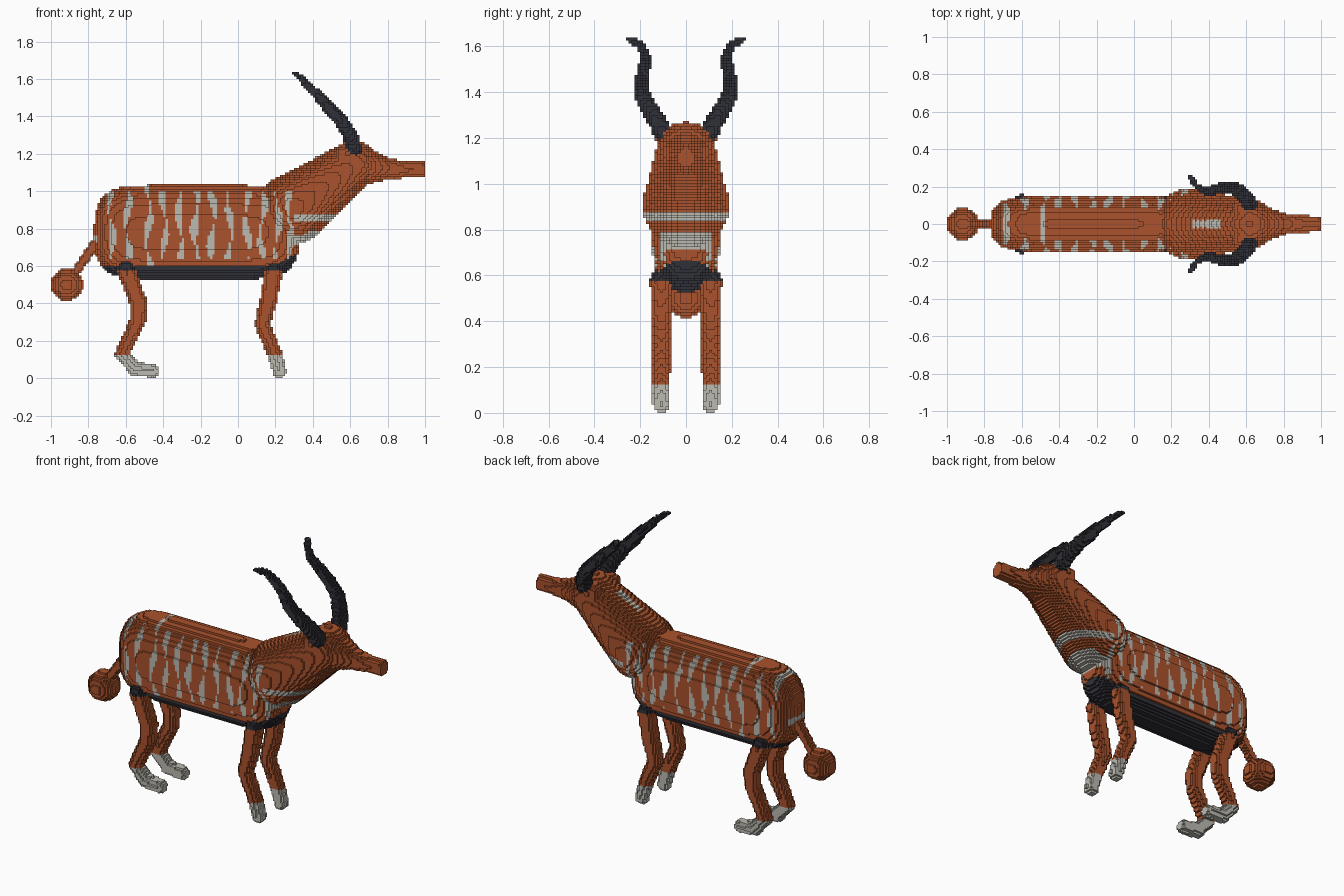
import bpy
import math
from mathutils import Vector

cube = bpy.data.objects.get("Cube")
if cube:
    bpy.data.objects.remove(cube, do_unlink=True)

V = 0.0125  # edge of one block


def material(name, rgb):
    m = bpy.data.materials.new(name)
    m.use_nodes = True
    m.diffuse_color = (*rgb, 1)
    bsdf = next(n for n in m.node_tree.nodes if n.type == 'BSDF_PRINCIPLED')
    bsdf.inputs["Base Color"].default_value = (*rgb, 1)
    bsdf.inputs["Roughness"].default_value = 0.9
    return m


MATS = [material("chestnut coat", (0.40, 0.085, 0.025)),
        material("pale grey", (0.50, 0.49, 0.44)),
        material("charcoal", (0.030, 0.030, 0.040))]
COAT, PALE, DARK = 0, 1, 2

owner = {}   # block -> part name, the first part to claim a block keeps it
parts = {}   # part name -> colour rule


def fill(name, lo, hi, inside):
    """Claim every block whose centre lies inside the shape."""
    a = [math.floor(c / V) for c in lo]
    b = [math.ceil(c / V) for c in hi]
    a[2] = max(a[2], 0)
    a[0], b[0] = max(a[0], -80), min(b[0], 80)
    for i in range(a[0], b[0]):
        for j in range(a[1], b[1]):
            for k in range(a[2], b[2]):
                if (i, j, k) not in owner and inside(
                        (i + .5) * V, (j + .5) * V, (k + .5) * V):
                    owner[(i, j, k)] = name


def limb(name, points, rule):
    """Chain of tapered round segments; each point is x, y, z, radius."""
    parts[name] = rule
    for p, q in zip(points, points[1:]):
        A, B = Vector(p[:3]), Vector(q[:3])
        d = B - A
        length2 = max(d.length_squared, 1e-9)
        r0, r1 = p[3], q[3]

        def inside(x, y, z):
            w = Vector((x, y, z)) - A
            t = min(1, max(0, w.dot(d) / length2))
            return (w - d * t).length <= r0 + (r1 - r0) * t

        r = max(r0, r1)
        fill(name, [min(u, v) - r for u, v in zip(A, B)],
             [max(u, v) + r for u, v in zip(A, B)], inside)


# Colour rules
STRIPES = (-.68, -.59, -.48, -.395, -.31, -.225, -.136, -.045, .05, .13, .21, .275)


def coat(x, y, z):
    if z < .605 + max(0, (x - .2) * .5):
        return DARK
    if x > .3:  # chest bands
        return PALE if .84 < z < .872 or (.715 < z < .785 and abs(y) < .11) else COAT
    if x < -.745 and .73 < z < .76:  # rump band
        return PALE
    for n, sx in enumerate(STRIPES):  # wavy flank stripes
        centre = sx + .013 * math.sin(z * 19 + n * 1.7)
        half = .012 + .008 * math.sin(z * 27 + n * 2.3)
        if abs(x - centre) < half and (.64 < z < 1.0 or n == 2):
            return PALE
    return COAT


def plain(colour):
    return lambda x, y, z: colour


def leg_colour(x, y, z):
    return PALE if z < .12 else DARK if z > .57 else COAT


# Neck crest, neck with shoulders, head
limb("neck_crest", [(.34, 0, 1.10, .035), (.46, 0, 1.165, .035)], plain(PALE))
limb("neck", [(.30, 0, .91, .19), (.62, 0, 1.14, .13)], coat)
limb("head", [(.62, 0, 1.14, .13), (.80, 0, 1.12, .058),
              (.90, 0, 1.115, .045), (1.0, 0, 1.115, .042)], plain(COAT))

# Torso: a rounded box
parts["torso"] = coat
fill("torso", (-.78, -.16, .5), (.34, .16, 1.06),
     lambda x, y, z: abs((x + .22) / .55) ** 7 + abs(y / .148) ** 2.6
     + abs((z - .78) / .252) ** 2.6 <= 1)

# Tail with tuft
limb("tail", [(-.75, 0, .74, .028), (-.90, 0, .52, .025)], plain(COAT))
limb("tail_tuft", [(-.915, 0, .5, .087), (-.914, 0, .5, .087)], plain(COAT))

# Paired parts
for side, s in (("left", 1), ("right", -1)):
    # the model faces the front along -y, so +y lies on the far flank
    tag = "far" if s > 0 else "near"
    y = .108 * s
    limb(f"front_leg_{tag}", [(.19, y, .57, .048), (.165, y, .42, .046),
                              (.13, y, .29, .041), (.20, y, .12, .038),
                              (.222, y, .035, .036)], leg_colour)
    limb(f"hind_leg_{tag}", [(-.60, y, .58, .049), (-.53, y, .40, .046),
                             (-.535, y, .31, .043), (-.62, y, .13, .038),
                             (-.55, y, .05, .038), (-.455, y, .04, .036)], leg_colour)
    limb(f"ear_{tag}", [(.57, .085 * s, 1.20, .05), (.59, .10 * s, 1.20, .035)],
         plain(COAT))
    limb(f"horn_{tag}", [(.62, .10 * s, 1.225, .042), (.605, .135 * s, 1.29, .04),
                         (.555, .185 * s, 1.37, .036), (.49, .197 * s, 1.44, .032),
                         (.43, .182 * s, 1.51, .028), (.375, .178 * s, 1.56, .022),
                         (.335, .20 * s, 1.605, .017), (.303, .25 * s, 1.632, .012)],
         plain(DARK))

# Outer faces of a block: neighbour direction and its four corners
SIDES = []
for axis in range(3):
    for sign in (-1, 1):
        n = [0, 0, 0]
        n[axis] = sign
        u, v = (axis + 1) % 3, (axis + 2) % 3
        ring = [(0, 0), (1, 0), (1, 1), (0, 1)]
        corners = []
        for cu, cv in (ring if sign > 0 else ring[::-1]):
            c = [0, 0, 0]
            c[axis], c[u], c[v] = (sign > 0), cu, cv
            corners.append(c)
        SIDES.append((n, corners))

# Skin each part with only the faces that are exposed
build = {name: ({}, [], []) for name in parts}
for (i, j, k), name in owner.items():
    verts, faces, colours = build[name]
    colour = None
    for n, corners in SIDES:
        if (i + n[0], j + n[1], k + n[2]) in owner:
            continue
        if colour is None:
            colour = parts[name]((i + .5) * V, (j + .5) * V, (k + .5) * V)
        faces.append([verts.setdefault((i + c[0], j + c[1], k + c[2]), len(verts))
                      for c in corners])
        colours.append(colour)

for name, (verts, faces, colours) in build.items():
    if not faces:
        continue
    mesh = bpy.data.meshes.new(name)
    mesh.from_pydata([(a * V, b * V, c * V) for a, b, c in verts], [], faces)
    used = sorted(set(colours))
    for c in used:
        mesh.materials.append(MATS[c])
    for poly, c in zip(mesh.polygons, colours):
        poly.material_index = used.index(c)
    mesh.update()
    bpy.context.collection.objects.link(bpy.data.objects.new(name, mesh))
